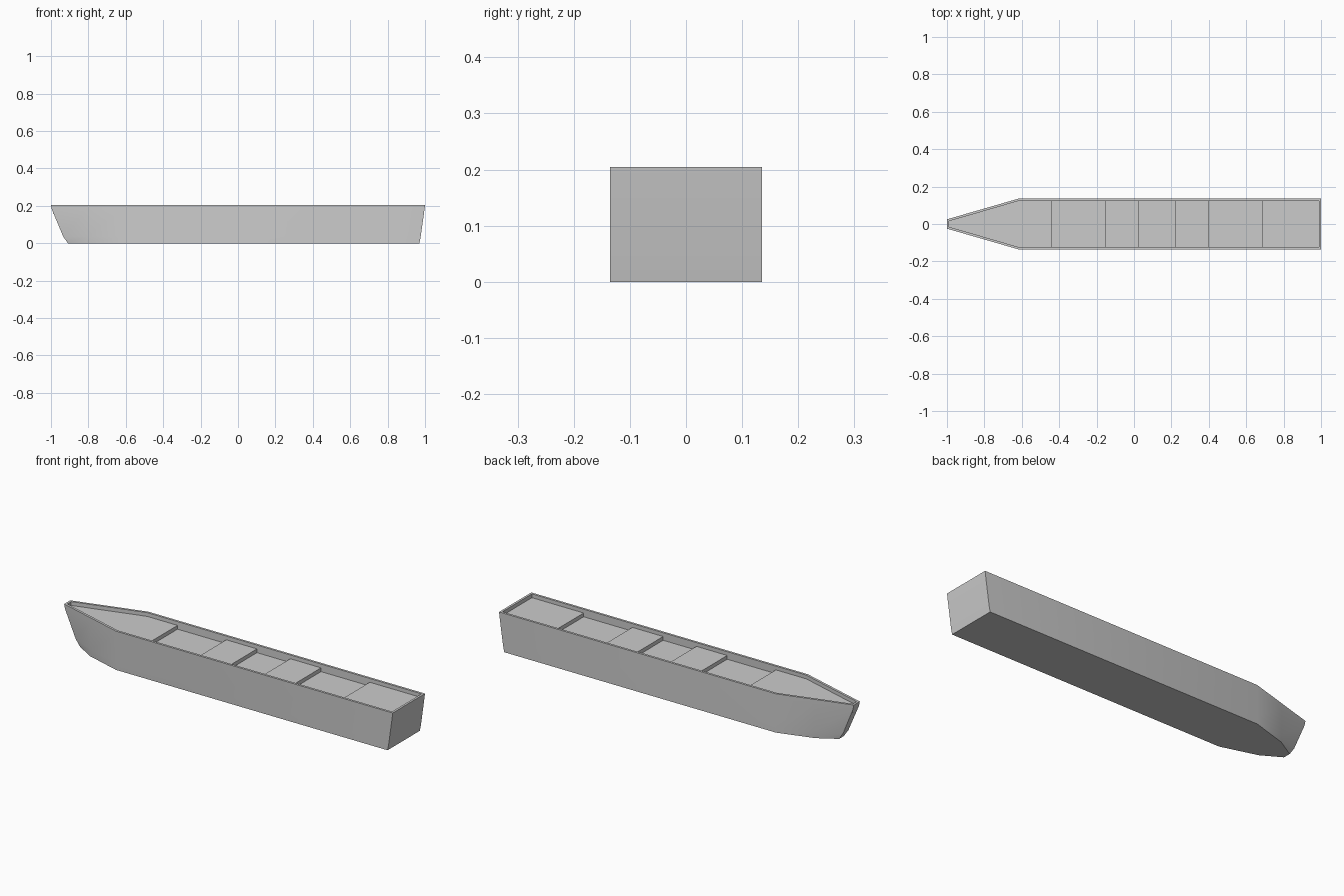
import bpy, bmesh

if "Cube" in bpy.data.objects:
    bpy.data.objects.remove(bpy.data.objects["Cube"])

TOP, DECK, FLOOR = 0.205, 0.185, 0.165
W, WI = 0.135, 0.123          # outer and inner half-width


def ring(half, z):
    """Close a half outline (bow to stern) by mirroring it across y = 0."""
    return [(x, -y, z) for x, y in half] + [(x, y, z) for x, y in reversed(half)]


def loft(name, rings):
    bm = bmesh.new()
    loops = [[bm.verts.new(p) for p in r] for r in rings]
    n = len(loops[0])
    for a, b in zip(loops, loops[1:]):
        for i in range(n):
            j = (i + 1) % n
            bm.faces.new((a[i], a[j], b[j], b[i]))
    bm.faces.new(list(reversed(loops[0])))
    bm.faces.new(loops[-1])
    bmesh.ops.recalc_face_normals(bm, faces=bm.faces)
    me = bpy.data.meshes.new(name)
    bm.to_mesh(me)
    bm.free()
    ob = bpy.data.objects.new(name, me)
    bpy.context.collection.objects.link(ob)
    return ob


# hull: raked bow and stern, narrow rim, shallow recessed floor
inner = [(-0.988, 0.016), (-0.81, 0.067), (-0.618, WI), (0.988, WI)]
stations = [(0, -0.91, 0.02, 0.079, 0.97), (0.037, -0.935, 0.022, 0.08, 0.977),
            (0.18, -0.995, 0.025, 0.08, 0.997), (TOP, -1, 0.025, 0.08, 1)]
rings = [ring([(bow, tip), (-0.81, knuckle), (-0.62, W), (stern, W)], z)
         for z, bow, tip, knuckle, stern in stations]
hull = loft("hull", rings + [ring(inner, TOP), ring(inner, FLOOR)])
bpy.context.view_layer.objects.active = hull
hull.select_set(True)
bpy.ops.object.shade_smooth_by_angle(angle=0.52)

# raised decks on the recessed floor
bow_half = inner[:3] + [(-0.44, WI)]
loft("bow_deck", [ring(bow_half, FLOOR - 0.005), ring(bow_half, DECK)])
for name, x0, x1 in (("front_cross_deck", -0.155, 0.025),
                     ("rear_cross_deck", 0.22, 0.40),
                     ("stern_deck", 0.685, 0.988)):
    half = [(x0, WI), (x1, WI)]
    loft(name, [ring(half, FLOOR - 0.005), ring(half, DECK)])
